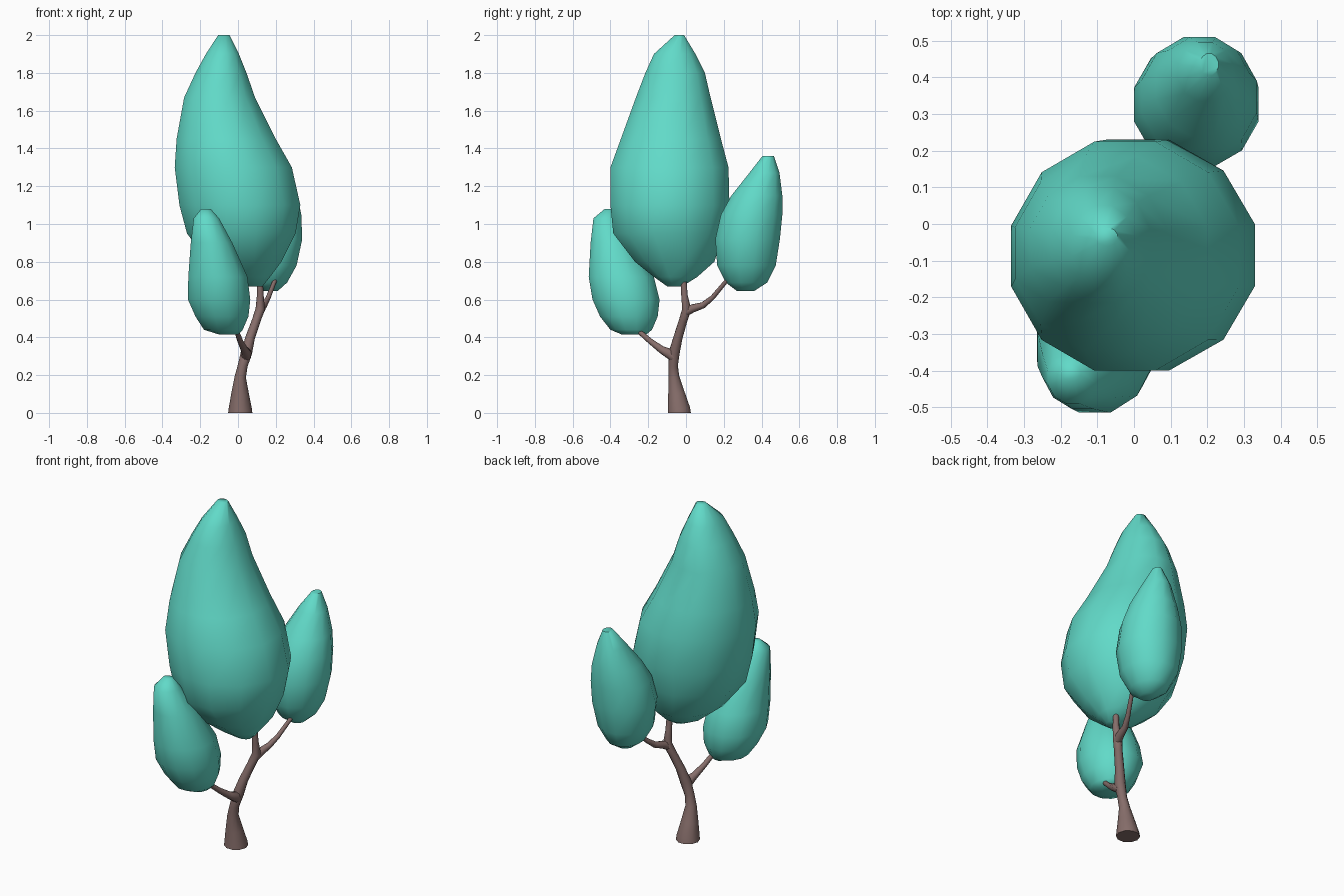
import bpy, bmesh, math
from mathutils import Vector


def material(name, col):
    m = bpy.data.materials.new(name)
    m.diffuse_color = (*col, 1)
    return m


LEAF = material("teal foliage", (0.12, 0.70, 0.58))
BARK = material("brown bark", (0.24, 0.155, 0.145))


def loft(name, rings, mat, angle):
    """Skin a list of equal-length point rings and cap both ends."""
    bm = bmesh.new()
    vs = [[bm.verts.new(p) for p in r] for r in rings]
    n = len(rings[0])
    for a, b in zip(vs, vs[1:]):
        for i in range(n):
            j = (i + 1) % n
            bm.faces.new((a[i], a[j], b[j], b[i]))
    bm.faces.new(vs[0][::-1])
    bm.faces.new(vs[-1])
    bmesh.ops.recalc_face_normals(bm, faces=bm.faces)
    me = bpy.data.meshes.new(name)
    bm.to_mesh(me)
    bm.free()
    ob = bpy.data.objects.new(name, me)
    bpy.context.collection.objects.link(ob)
    me.materials.append(mat)
    me.shade_smooth()
    me.set_sharp_from_angle(angle=math.radians(angle))
    return ob


def crown(name, sections, n=12):
    """Sections are (z, x min, x max, y min, y max)."""
    k = 1 / math.cos(math.pi / n)
    rings = []
    for z, x0, x1, y0, y1 in sections:
        ring = []
        for i in range(n):
            a = 2 * math.pi * (i + 0.5) / n
            ring.append(((x0 + x1) / 2 + k * (x1 - x0) / 2 * math.cos(a),
                         (y0 + y1) / 2 + k * (y1 - y0) / 2 * math.sin(a), z))
        rings.append(ring)
    return loft(name, rings, LEAF, 60)


def limb(name, path, n=10):
    """Path points are (x, y, z, radius)."""
    pts = [Vector(p[:3]) for p in path]
    rings = []
    for i, p in enumerate(pts):
        t = pts[min(i + 1, len(pts) - 1)] - pts[max(i - 1, 0)]
        if p.z == 0:
            t = Vector((0, 0, 1))
        q = Vector((0, 0, 1)).rotation_difference(t)
        r = path[i][3]
        rings.append([p + q @ Vector((r * math.cos(2 * math.pi * k / n),
                                      r * math.sin(2 * math.pi * k / n), 0))
                      for k in range(n)])
    return loft(name, rings, BARK, 60)


# Foliage
crown("main_crown", [
    (0.67, 0.04, 0.13, -0.10, -0.02),
    (0.72, -0.06, 0.17, -0.17, 0.06),
    (0.80, -0.16, 0.23, -0.27, 0.15),
    (0.95, -0.27, 0.305, -0.385, 0.20),
    (1.10, -0.31, 0.33, -0.40, 0.23),
    (1.30, -0.335, 0.285, -0.40, 0.225),
    (1.45, -0.325, 0.20, -0.345, 0.185),
    (1.67, -0.285, 0.09, -0.265, 0.13),
    (1.80, -0.225, 0.045, -0.215, 0.10),
    (1.90, -0.17, 0.005, -0.17, 0.05),
    (2.00, -0.105, -0.045, -0.06, -0.01)])
crown("front_crown", [
    (0.415, -0.10, 0.00, -0.34, -0.21),
    (0.44, -0.18, 0.025, -0.40, -0.18),
    (0.51, -0.225, 0.055, -0.455, -0.15),
    (0.60, -0.265, 0.065, -0.495, -0.14),
    (0.72, -0.263, 0.05, -0.515, -0.17),
    (0.90, -0.25, -0.03, -0.505, -0.27),
    (1.03, -0.235, -0.10, -0.49, -0.35),
    (1.08, -0.195, -0.145, -0.43, -0.385)])
crown("back_crown", [
    (0.645, 0.13, 0.21, 0.27, 0.36),
    (0.69, 0.07, 0.26, 0.21, 0.43),
    (0.78, 0.02, 0.31, 0.165, 0.475),
    (0.92, 0.00, 0.34, 0.155, 0.497),
    (1.05, 0.02, 0.335, 0.185, 0.51),
    (1.15, 0.06, 0.315, 0.24, 0.51),
    (1.27, 0.12, 0.27, 0.335, 0.495),
    (1.36, 0.18, 0.23, 0.405, 0.465)])

# Trunk and branches
limb("trunk", [
    (0.012, -0.035, 0.00, 0.064), (0.012, -0.037, 0.02, 0.062),
    (0.011, -0.05, 0.10, 0.047), (0.012, -0.064, 0.19, 0.030),
    (0.025, -0.068, 0.25, 0.026), (0.045, -0.062, 0.32, 0.030),
    (0.065, -0.042, 0.40, 0.025), (0.097, -0.015, 0.49, 0.023),
    (0.118, 0.004, 0.55, 0.025), (0.118, -0.008, 0.62, 0.018),
    (0.115, -0.014, 0.73, 0.015)])
limb("front_branch", [
    (0.042, -0.065, 0.295, 0.026), (0.045, -0.09, 0.315, 0.028),
    (0.034, -0.13, 0.335, 0.020), (0.012, -0.19, 0.38, 0.015),
    (-0.012, -0.265, 0.445, 0.012)])
limb("back_branch", [
    (0.115, 0.00, 0.535, 0.023), (0.124, 0.035, 0.553, 0.022),
    (0.138, 0.09, 0.57, 0.017), (0.160, 0.14, 0.61, 0.013),
    (0.195, 0.215, 0.70, 0.011)])
